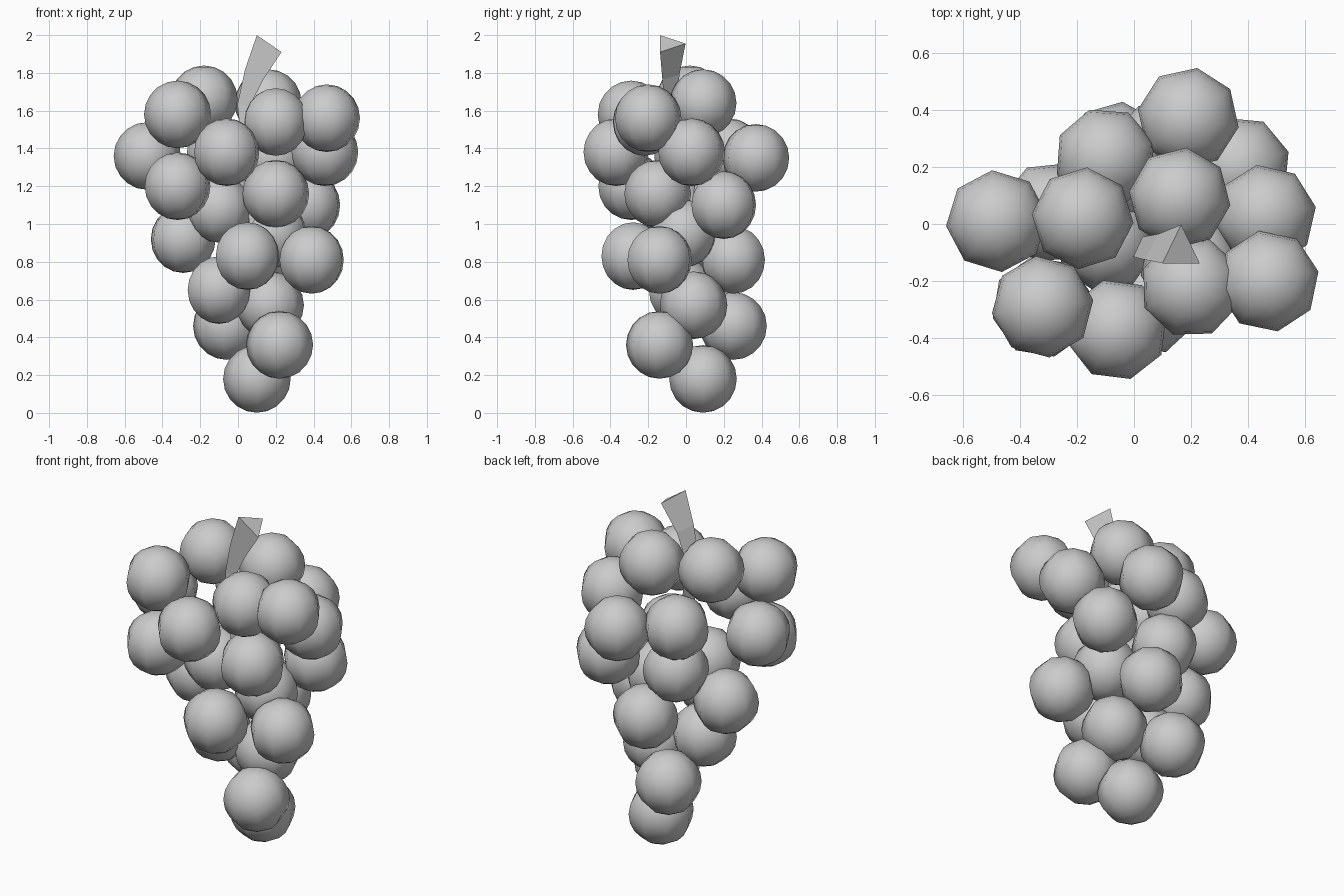
import bpy
import bmesh
import math
import random
from mathutils import Vector

if "Cube" in bpy.data.objects:
    bpy.data.objects.remove(bpy.data.objects["Cube"], do_unlink=True)

random.seed(4)
BERRY_RADIUS = 0.179


def make_material(name, colour):
    material = bpy.data.materials.new(name)
    material.use_nodes = True
    material.diffuse_color = colour
    material.node_tree.nodes["Principled BSDF"].inputs["Base Color"].default_value = colour
    return material


def add_object(name, bm, material):
    mesh = bpy.data.meshes.new(name)
    bm.to_mesh(mesh)
    bm.free()
    mesh.materials.append(material)
    obj = bpy.data.objects.new(name, mesh)
    bpy.context.collection.objects.link(obj)
    return obj


grey = make_material("light grey", (0.6, 0.6, 0.6, 1))

# Berry centres, from the top of the bunch to its tip
berry_centres = [
    (-.18, .02, 1.66), (.16, .09, 1.64), (-.32, -.29, 1.58),
    (.47, -.2, 1.56), (.2, -.22, 1.54),
    (.46, .03, 1.38), (-.06, -.37, 1.38), (-.1, .23, 1.38),
    (-.48, .01, 1.36), (.19, .37, 1.35),
    (-.32, -.29, 1.2), (.2, -.15, 1.16), (.37, .2, 1.1),
    (-.06, .18, 1.1), (-.1, -.06, 1.08),
    (.19, -.01, .95), (-.29, .04, .92), (.05, -.28, .83),
    (.39, -.14, .81), (.09, .25, .81),
    (-.1, -.03, .65), (.17, .04, .57), (-.06, .25, .46),
    (.22, -.14, .36), (.1, .09, .18),
]

# Round berries with few segments, each spun a little differently
for number, centre in enumerate(berry_centres, start=1):
    bm = bmesh.new()
    bmesh.ops.create_uvsphere(bm, u_segments=8, v_segments=10, radius=BERRY_RADIUS)
    for face in bm.faces:
        face.smooth = True
    berry = add_object(f"berry_{number}", bm, grey)
    berry.location = centre
    berry.rotation_euler.z = random.uniform(0, math.tau)

# Three-sided bent stem: centre, half width, depth and tilt of each ring
stem_rings = [
    ((.1, -.08, 1.0), .04, .08, 0),
    ((.03, -.08, 1.63), .033, .07, .1),
    ((.085, -.08, 1.79), .055, .09, .5),
    ((.165, -.07, 1.955), .079, .135, .6),
]
bm = bmesh.new()
previous = None
for centre, half_width, depth, tilt in stem_rings:
    across = Vector((math.cos(tilt), 0, -math.sin(tilt))) * half_width
    back = Vector((0, depth / 2, 0))
    middle = Vector(centre)
    corners = (middle - across - back, middle + across - back, middle + back)
    ring = [bm.verts.new(corner) for corner in corners]
    if previous is None:
        bm.faces.new(ring)
    else:
        for i in range(3):
            j = (i + 1) % 3
            bm.faces.new((previous[i], previous[j], ring[j], ring[i]))
    previous = ring
bm.faces.new(previous)
bmesh.ops.recalc_face_normals(bm, faces=bm.faces)
add_object("stem", bm, grey)
